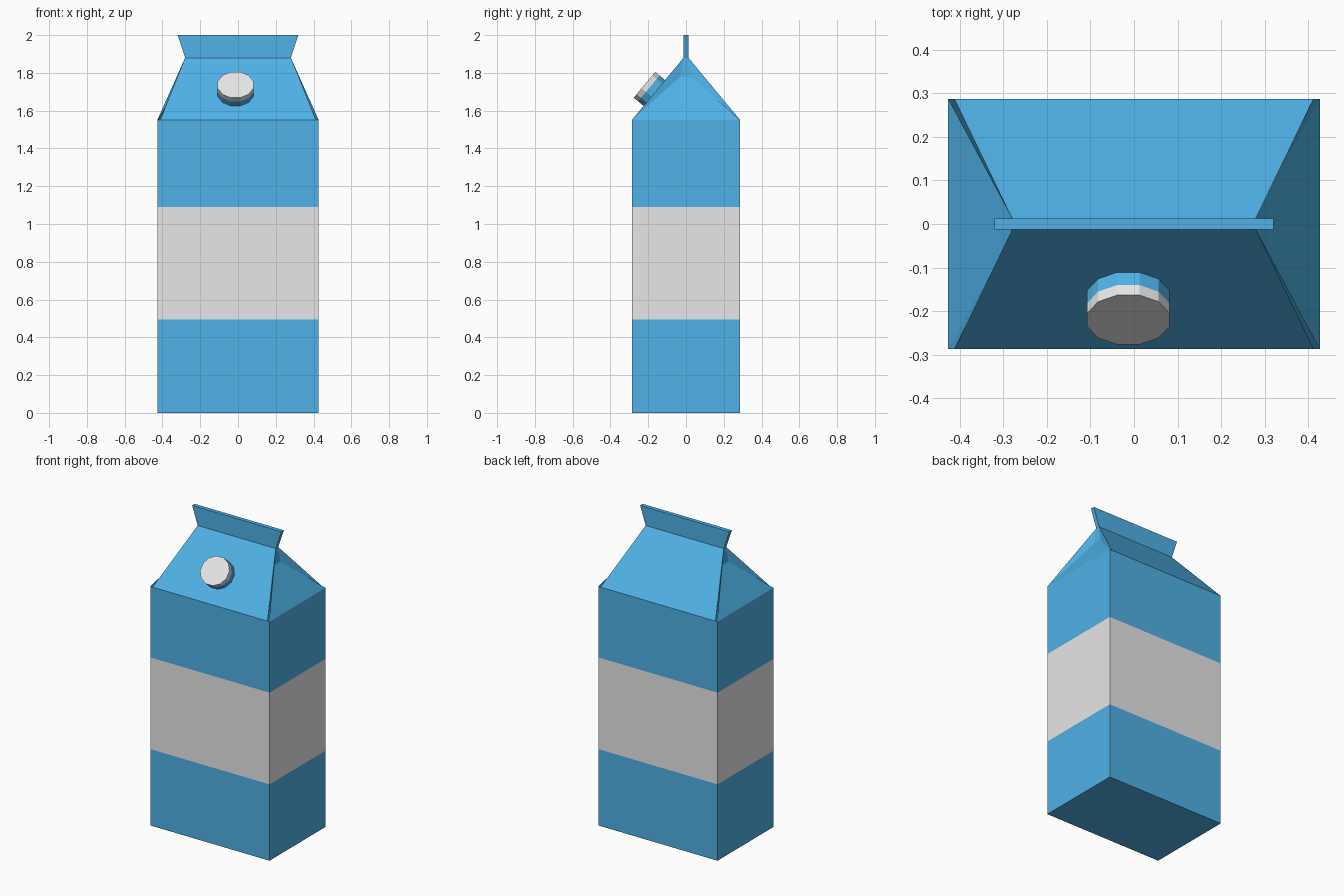
import bpy, bmesh, math
from mathutils import Matrix, Vector

cube = bpy.data.objects.get("Cube")
if cube:
    bpy.data.objects.remove(cube, do_unlink=True)


def material(name, color):
    mat = bpy.data.materials.new(name)
    mat.use_nodes = True
    mat.diffuse_color = (*color, 1)
    mat.node_tree.nodes["Principled BSDF"].inputs["Base Color"].default_value = (*color, 1)
    return mat


BLUE = material("carton blue", (0.08, 0.45, 0.81))
WHITE = material("label white", (0.8, 0.8, 0.8))


def finish(bm, name, mats):
    bmesh.ops.recalc_face_normals(bm, faces=bm.faces)
    mesh = bpy.data.meshes.new(name)
    bm.to_mesh(mesh)
    bm.free()
    for mat in mats:
        mesh.materials.append(mat)
    obj = bpy.data.objects.new(name, mesh)
    bpy.context.collection.objects.link(obj)
    return obj


def bridge(bm, low, high, index=0):
    n = len(low)
    for i in range(n):
        j = (i + 1) % n
        bm.faces.new((low[i], low[j], high[j], high[i])).material_index = index


def ring(bm, outer, inner):
    """Eight points: each corner is an outer (side) and inner (roof) point."""
    (ox, oy, oz), (ix, iy, iz) = outer, inner
    quarter = [(-ox, -oy, oz), (-ix, -iy, iz), (ix, -iy, iz), (ox, -oy, oz)]
    pts = quarter + [(-x, -y, z) for x, y, z in quarter]
    return [bm.verts.new(p) for p in pts]


# Carton: banded walls, folded gable roof and top crimp in one closed shell
W, D, EAVE, RIDGE, FIN = 0.427, 0.287, 1.55, 1.88, 0.013
ROOF_W, RIDGE_W = 0.412, 0.28
bm = bmesh.new()
walls = [ring(bm, (W, D, z), (ROOF_W, D, z)) for z in (0, 0.495, 1.09, EAVE)]
bm.faces.new(walls[0])
for k in range(3):
    bridge(bm, walls[k], walls[k + 1], index=k % 2)

# Roof slopes, folded flaps and inward-leaning gables
ridge = ring(bm, (0.284, 0.03, 1.78), (RIDGE_W, FIN, RIDGE))
bridge(bm, walls[-1], ridge)
for end in ((2, 3, 4, 5), (6, 7, 0, 1)):
    bm.faces.new([ridge[i] for i in end])

# Crimped fin, flaring outward to the top
base = [ridge[i] for i in (1, 2, 5, 6)]
top = [bm.verts.new((sx * 0.32, sy * FIN, 2))
       for sx, sy in ((-1, -1), (1, -1), (1, 1), (-1, 1))]
bridge(bm, base, top)
bm.faces.new(top)
finish(bm, "carton", [BLUE, WHITE])

# Screw spout and cap standing on the front slope
normal = Vector((0, FIN - D, 0)).cross(Vector((1, 0, 0)))
normal = Vector((0, -(RIDGE - EAVE), D - FIN)).normalized()
face_center = Vector((-0.013, -0.22, 1.737))
tilt = normal.to_track_quat("Z", "Y").to_matrix().to_4x4()


def disc(name, mat, bottom, height):
    bm = bmesh.new()
    bmesh.ops.create_cone(bm, cap_ends=True, segments=12,
                          radius1=0.098, radius2=0.098, depth=height)
    place = (Matrix.Translation(face_center + normal * (bottom + height / 2)) @ tilt
             @ Matrix.Diagonal((1, 0.94, 1, 1)) @ Matrix.Rotation(math.radians(15), 4, "Z"))
    # Align a flat side of the twelve-sided disc with the slope
    if abs(bm.verts[:][0].co.x) > 0.09 or abs(bm.verts[:][0].co.y) > 0.09:
        bmesh.ops.transform(bm, matrix=place, verts=bm.verts)
    finish(bm, name, [mat])


disc("spout_ring", BLUE, -0.075, 0.045)
disc("spout_cap", WHITE, -0.03, 0.03)
